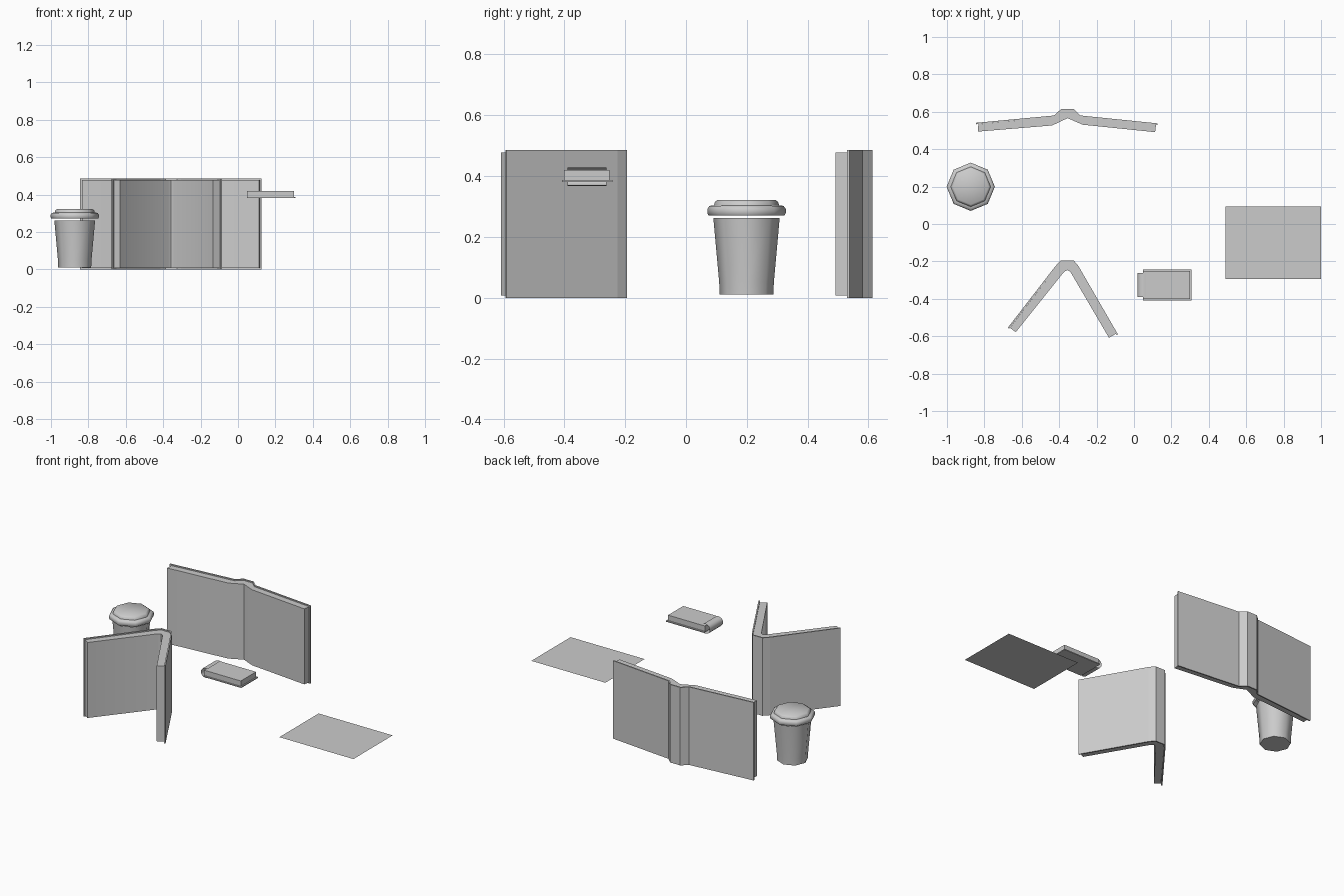
import bpy, bmesh, math
from mathutils import Vector

if "Cube" in bpy.data.objects:
    bpy.data.objects.remove(bpy.data.objects["Cube"])


def finish(name, bm, smooth=None):
    bmesh.ops.recalc_face_normals(bm, faces=bm.faces)
    me = bpy.data.meshes.new(name)
    bm.to_mesh(me)
    bm.free()
    ob = bpy.data.objects.new(name, me)
    bpy.context.collection.objects.link(ob)
    if smooth is not None:
        bpy.ops.object.select_all(action='DESELECT')
        bpy.context.view_layer.objects.active = ob
        ob.select_set(True)
        bpy.ops.object.shade_smooth_by_angle(angle=math.radians(smooth))
    return ob


def prism(name, outline, z0, z1, smooth=None):
    """Extrude a plan outline from z0 to z1."""
    bm = bmesh.new()
    f = bm.faces.new([bm.verts.new((x, y, z0)) for x, y in outline])
    new = bmesh.ops.extrude_face_region(bm, geom=[f])['geom']
    bmesh.ops.translate(bm, vec=(0, 0, z1 - z0),
                        verts=[v for v in new if isinstance(v, bmesh.types.BMVert)])
    if not any(f.is_valid and abs(f.calc_center_median().z - z0) < 1e-6 for f in bm.faces):
        bm.faces.new([v for v in bm.verts if abs(v.co.z - z0) < 1e-6])
    return finish(name, bm, smooth)


def offset(path, t):
    """Shift a left-to-right path towards the reader with mitred corners."""
    p = [Vector(q) for q in path]
    dirs = [(b - a).normalized() for a, b in zip(p, p[1:])]
    norms = [Vector((d.y, -d.x)) for d in dirs]
    out = []
    for i, q in enumerate(p):
        a, b = norms[max(i - 1, 0)], norms[min(i, len(norms) - 1)]
        m = (a + b).normalized()
        out.append(tuple(q + m * t / m.dot(a)))
    return out


def book(name, path, page_left, page_right, inner):
    """Open standing book: bent cover plus page block."""
    inside = offset(path, 0.008)
    prism(name + "_cover", path + inside[::-1], 0, 0.485)
    prism(name + "_pages", [page_left] + inside[1:-1] + [page_right] + inner, 0.008, 0.478, 30)


def lathe(name, profile, centre):
    """Eight-sided turned shape."""
    bm = bmesh.new()
    vs = [bm.verts.new((r, 0, z)) for r, z in profile]
    es = [bm.edges.new(e) for e in zip(vs, vs[1:])]
    bmesh.ops.spin(bm, geom=vs + es, cent=(0, 0, 0), axis=(0, 0, 1),
                   angle=math.tau, steps=8)
    bmesh.ops.remove_doubles(bm, verts=bm.verts, dist=1e-4)
    bmesh.ops.translate(bm, vec=(*centre, 0), verts=bm.verts)
    return finish(name, bm, 50)


def box(name, x, y, z):
    return prism(name, [(x[0], y[0]), (x[1], y[0]), (x[1], y[1]), (x[0], y[1])], *z)


# wide open book at the back
book("back_book",
     [(-.845, .541), (-.428, .58), (-.39, .614), (-.32, .614), (-.286, .58), (.126, .538)],
     (-.832, .534), (.118, .531),
     [(.113, .491), (-.275, .531), (-.355, .566), (-.437, .527), (-.835, .494)])

# book opened to a V at the front
book("front_book",
     [(-.675, -.555), (-.42, -.225), (-.39, -.194), (-.323, -.194), (-.297, -.225), (-.086, -.59)],
     (-.664, -.555), (-.097, -.587),
     [(-.134, -.608), (-.34, -.256), (-.357, -.246), (-.374, -.256), (-.632, -.578)])

# takeaway cup and lid
C = (-.873, .199)
lathe("cup", [(0, .01), (.088, .01), (.09, .052), (.109, .262)], C)
lathe("cup_lid", [(0, .322), (.095, .322), (.104, .315), (.107, .304), (.122, .302),
                  (.129, .292), (.129, .278), (.125, .271)], C)

# small pad: block, base plate and open wrapped spine strip
box("pad_block", (.047, .300), (-.401, -.252), (.387, .42))
box("pad_base", (.047, .308), (-.408, -.242), (.381, .387))
bm = bmesh.new()
strip = [(.062, .426), (.05, .428), (.03, .422), (.02, .409),
         (.02, .387), (.03, .374), (.05, .368), (.062, .370)]
rows = [[bm.verts.new((x, y, z)) for x, z in strip] for y in (-.39, -.262)]
for i in range(len(strip) - 1):
    bm.faces.new((rows[0][i], rows[0][i + 1], rows[1][i + 1], rows[1][i]))
finish("pad_spine", bm, 50)

# flat sheet of paper
bm = bmesh.new()
bm.faces.new([bm.verts.new((x, y, .08)) for x, y in
              ((.49, -.293), (1, -.293), (1, .093), (.49, .093))])
finish("paper_sheet", bm)
